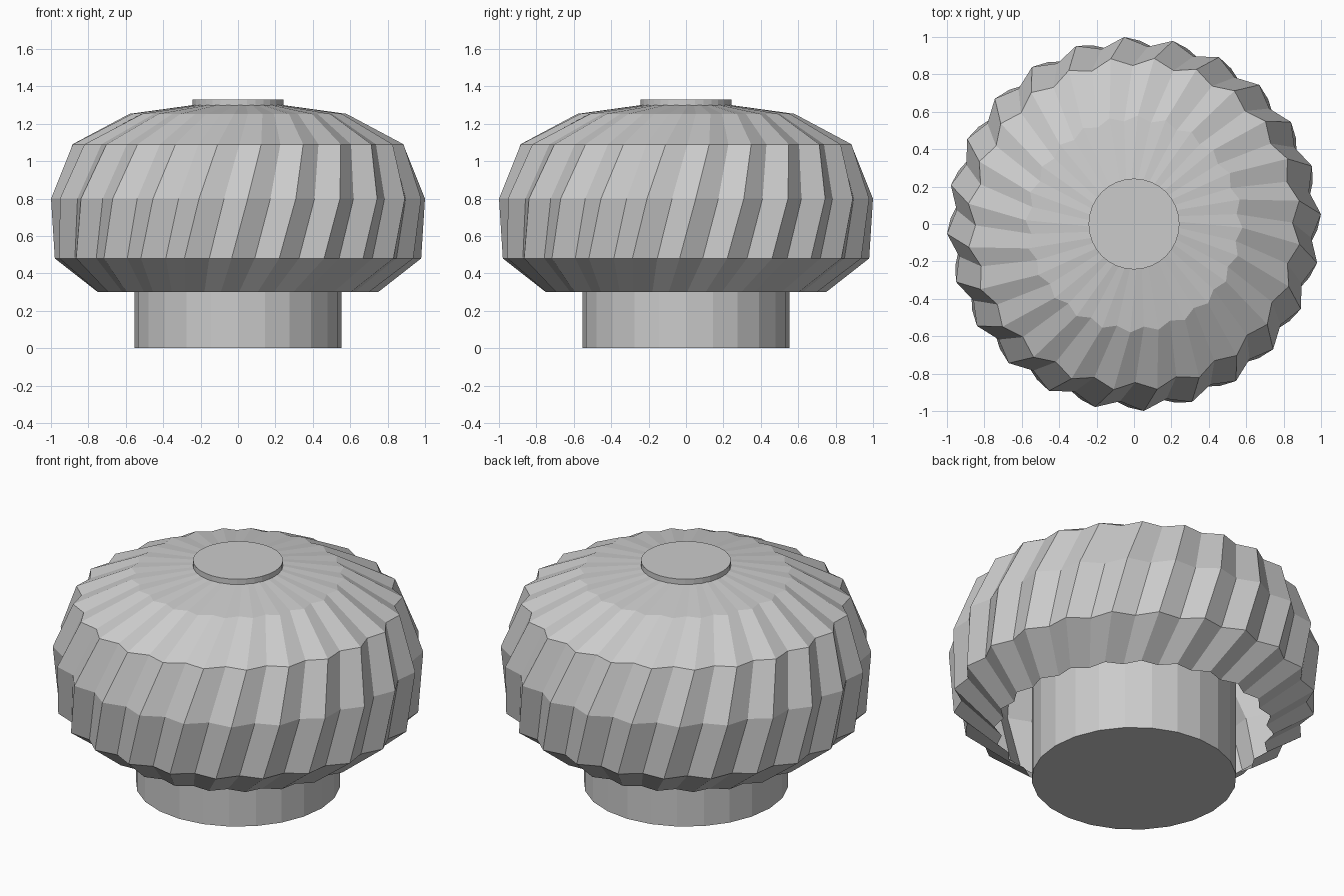
import bpy, bmesh
from math import radians, cos, sin

if "Cube" in bpy.data.objects:
    bpy.data.objects.remove(bpy.data.objects["Cube"])

FINS = 24
VALLEY = 0.95  # valley radius relative to ridge radius


def cylinder(name, radius, z0, z1, sides):
    bpy.ops.mesh.primitive_cylinder_add(vertices=sides, radius=radius, depth=z1 - z0,
                                        location=(0, 0, (z0 + z1) / 2))
    ob = bpy.context.object
    ob.name = name
    return ob


# Base pipe, running up inside the turbine head
cylinder("base_pipe", 0.553, 0.0, 0.65, 24)

# Turbine head: twisted, pleated open shell (ridge radius, height, ridge angle)
profile = [(0.755, 0.30, -7), (0.98, 0.48, -2), (1.001, 0.80, 3),
           (0.892, 1.09, 8), (0.58, 1.253, 13), (0.24, 1.30, 18)]
bm = bmesh.new()
rings = []
for r, z, twist in profile:
    ring = []
    for i in range(FINS * 2):
        a = radians(twist + i * 180 / FINS)
        rad = r if i % 2 == 0 else r * VALLEY
        ring.append(bm.verts.new((rad * cos(a), rad * sin(a), z)))
    rings.append(ring)
for low, high in zip(rings, rings[1:]):
    for i in range(FINS * 2):
        j = (i + 1) % (FINS * 2)
        bm.faces.new((low[i], low[j], high[j], high[i]))
mesh = bpy.data.meshes.new("turbine_fins")
bm.to_mesh(mesh)
bm.free()
bpy.context.collection.objects.link(bpy.data.objects.new("turbine_fins", mesh))

# Top cap disc
cylinder("top_cap", 0.243, 1.29, 1.33, 32)
